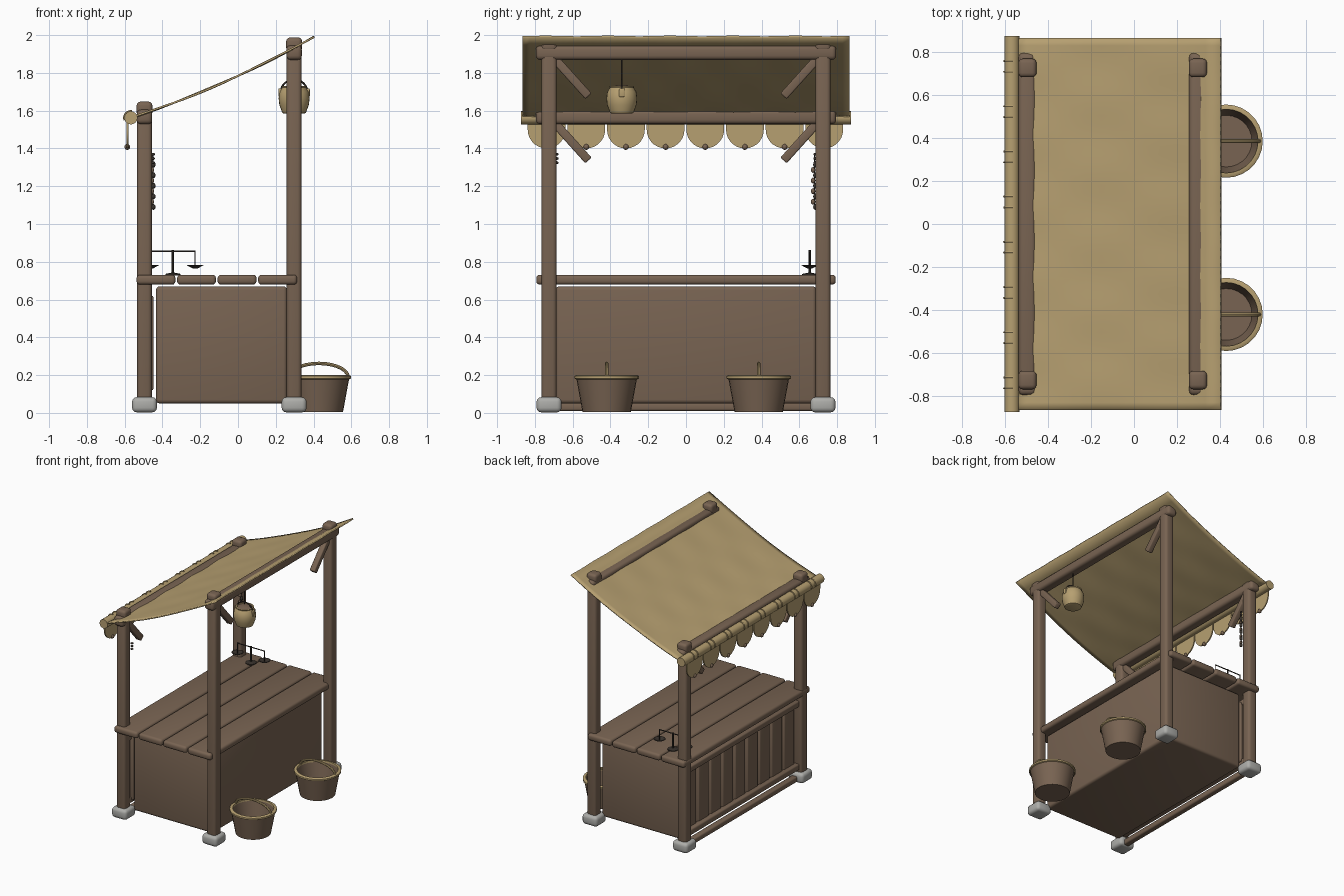
import bpy, bmesh, math
from mathutils import Vector

if "Cube" in bpy.data.objects:
    bpy.data.objects.remove(bpy.data.objects["Cube"], do_unlink=True)


def material(name, rgb):
    m = bpy.data.materials.new(name)
    m.use_nodes = True
    m.diffuse_color = (*rgb, 1)
    m.node_tree.nodes["Principled BSDF"].inputs["Base Color"].default_value = (*rgb, 1)
    return m


WOOD = material("brown wood", (0.19, 0.127, 0.085))
CLOTH = material("tan cloth", (0.47, 0.35, 0.165))
STONE = material("grey stone", (0.42, 0.42, 0.40))
IRON = material("dark iron", (0.04, 0.032, 0.026))


def finish(name, bm, mat, angle=40):
    bmesh.ops.recalc_face_normals(bm, faces=bm.faces)
    mesh = bpy.data.meshes.new(name)
    bm.to_mesh(mesh)
    bm.free()
    mesh.materials.append(mat)
    ob = bpy.data.objects.new(name, mesh)
    bpy.context.collection.objects.link(ob)
    bpy.ops.object.select_all(action="DESELECT")
    ob.select_set(True)
    bpy.context.view_layer.objects.active = ob
    bpy.ops.object.shade_smooth_by_angle(angle=math.radians(angle))
    return ob


def box(name, center, size, mat=WOOD, bevel=0.015, tilt=0):
    bm = bmesh.new()
    bmesh.ops.create_cube(bm, size=1)
    bmesh.ops.scale(bm, vec=size, verts=bm.verts)
    bmesh.ops.bevel(bm, geom=list(bm.edges), offset=bevel, segments=3,
                    profile=0.5, affect="EDGES")
    ob = finish(name, bm, mat)
    ob.location = center
    ob.rotation_euler.x = tilt
    return ob


def lathe(name, profile, center, mat, sides=24):
    bm = bmesh.new()
    rings = []
    for r, z in profile:
        rings.append([bm.verts.new((r * math.cos(a), r * math.sin(a), z))
                      for a in (math.tau * i / sides for i in range(sides))])
    for lo, hi in zip(rings, rings[1:]):
        for i in range(sides):
            j = (i + 1) % sides
            bm.faces.new((lo[i], lo[j], hi[j], hi[i]))
    bm.faces.new(rings[0])
    bm.faces.new(rings[-1])
    ob = finish(name, bm, mat)
    ob.location = center
    return ob


def tube(name, points, radius, mat, sides=10):
    bm = bmesh.new()
    pts = [Vector(p) for p in points]
    rings = []
    for i, p in enumerate(pts):
        d = (pts[min(i + 1, len(pts) - 1)] - pts[max(i - 1, 0)]).normalized()
        side = d.cross(Vector((0, 1, 0) if abs(d.y) < 0.9 else (1, 0, 0))).normalized()
        up = d.cross(side)
        rings.append([bm.verts.new(p + radius * (side * math.cos(a) + up * math.sin(a)))
                      for a in (math.tau * k / sides for k in range(sides))])
    for a, b in zip(rings, rings[1:]):
        for k in range(sides):
            j = (k + 1) % sides
            bm.faces.new((a[k], a[j], b[j], b[k]))
    bm.faces.new(rings[0])
    bm.faces.new(rings[-1])
    return finish(name, bm, mat)


def ball(name, center, radius, mat, stretch=1):
    bm = bmesh.new()
    bmesh.ops.create_uvsphere(bm, u_segments=10, v_segments=6, radius=radius)
    ob = finish(name, bm, mat, 60)
    ob.location = center
    ob.scale.z = stretch
    return ob


FRONT, BACK, POST_Y = -0.495, 0.297, 0.725

# Posts, stone feet, top caps and braces
for row, x, top in (("low", FRONT, 1.64), ("high", BACK, 1.98)):
    for side, s in (("left", 1), ("right", -1)):
        y = s * POST_Y
        box(f"{row}_post_{side}", (x, y, top / 2 + 0.02), (0.078, 0.08, top - 0.04), bevel=0.02)
        box(f"{row}_post_cap_{side}", (x, y, top - 0.03), (0.084, 0.086, 0.075), bevel=0.02)
        box(f"{row}_foot_{side}", (x, y, 0.043), (0.132, 0.132, 0.08), STONE, 0.024)
        box(f"{row}_brace_{side}", (x, s * 0.605, top - 0.205), (0.045, 0.045, 0.265),
            bevel=0.008, tilt=s * math.radians(-42))
    box(f"{row}_beam", (x, 0, top - 0.073), (0.082, 1.59, 0.076), bevel=0.022)

# Counter body and plank top
box("counter_body", (-0.087, 0, 0.36), (0.695, 1.38, 0.62), bevel=0.02)
for i in range(4):
    box(f"counter_plank_{i + 1}", (-0.434 + 0.2145 * i, 0, 0.705), (0.206, 1.585, 0.052), bevel=0.018)

# Slatted front panel
for name, z, h in (("sill", 0.033, 0.045), ("lower_rail", 0.12, 0.05), ("upper_rail", 0.62, 0.05)):
    box(f"panel_{name}", (-0.487, 0, z), (0.05, 1.4, h), bevel=0.012)
for i in range(9):
    box(f"panel_slat_{i + 1}", (-0.463, (i - 4) * 0.153, 0.37), (0.03, 0.125, 0.5), bevel=0.008)

# Sagging cloth canopy
bm = bmesh.new()
NX, NY = 14, 48
grid = []
for i in range(NX + 1):
    t = i / NX
    x = -0.565 + 0.968 * t
    row = []
    for j in range(NY + 1):
        y = -0.865 + 1.73 * j / NY
        ripple = 0.003 * math.sin(y * 19) * math.sin(t * 9 + 1)
        row.append(bm.verts.new((x, y, 1.563 + 0.31 * t + 0.118 * t * t + ripple)))
    grid.append(row)
for i in range(NX):
    for j in range(NY):
        bm.faces.new((grid[i][j], grid[i + 1][j], grid[i + 1][j + 1], grid[i][j + 1]))
canopy = finish("canopy", bm, CLOTH)
thick = canopy.modifiers.new("thickness", "SOLIDIFY")
thick.thickness = 0.01
thick.offset = 0

# Canopy pole with scalloped valance, ties and bead weights
tube("canopy_pole", [(-0.567, -0.873, 1.562), (-0.567, 0.873, 1.562)], 0.035, CLOTH, 16)
for i in range(8):
    y = -0.738 + 0.21 * i
    bm = bmesh.new()
    w = 0.1
    outline = [(w, 1.565)] + [(w * math.cos(a), 1.50 - w * math.sin(a))
                              for a in (math.pi * k / 14 for k in range(15))] + [(-w, 1.565)]
    face = bm.faces.new([bm.verts.new((-0.59, y + p, z)) for p, z in outline])
    out = bmesh.ops.extrude_face_region(bm, geom=[face])
    bmesh.ops.translate(bm, vec=(0.009, 0, 0),
                        verts=[v for v in out["geom"] if isinstance(v, bmesh.types.BMVert)])
    finish(f"valance_scallop_{i + 1}", bm, CLOTH)
    ball(f"valance_bead_{i + 1}", (-0.586, y, 1.408), 0.016, WOOD)
    loop = [(-0.567 + 0.036 * math.cos(a), y, 1.562 + 0.036 * math.sin(a))
            for a in (math.pi * (0.45 + k / 12) for k in range(9))]
    for d in (-0.025, 0.025):
        tube(f"pole_tie_{i + 1}", [(px, py + d, pz) for px, py, pz in loop], 0.005, CLOTH, 6)

# Hanging pot with cord and bail
POT = (BACK, -0.34, 0)
lathe("hanging_pot", [(0.055, 1.585), (0.062, 1.588), (0.078, 1.63), (0.082, 1.665), (0.077, 1.70),
                      (0.063, 1.722), (0.066, 1.73), (0.056, 1.73), (0.052, 1.715)], POT, CLOTH)
lathe("pot_lid", [(0.054, 1.715), (0.054, 1.727), (0.02, 1.735)], POT, WOOD)
tube("pot_bail", [(BACK + 0.072 * math.cos(a), -0.34, 1.695 + 0.07 * math.sin(a))
                  for a in (math.pi * k / 12 for k in range(13))], 0.005, IRON, 6)
tube("pot_cord", [(BACK, -0.34, 1.75), (BACK, -0.34, 1.9)], 0.004, IRON, 6)
for s in (-1, 1):
    box("pot_lug", (BACK + s * 0.074, -0.34, 1.695), (0.018, 0.03, 0.045), CLOTH, 0.005)

# Cord wraps and dangling bead string on the low posts
for s in (-1, 1):
    for k in range(3):
        ball("post_peg", (-0.45, s * 0.685, 1.325 + 0.022 * k), 0.011, IRON, 0.7)
for k in range(9):
    ball("hanging_bead", (-0.452 + 0.004 * (-1) ** k, 0.679 + 0.006 * (-1) ** k, 1.09 + 0.028 * k),
         0.012, WOOD if k % 2 else IRON, 1.3)
tube("bead_string", [(-0.452, 0.68, 1.08), (-0.452, 0.68, 1.37)], 0.004, IRON, 6)

# Balance scale
SX, SY = -0.345, 0.655
lathe("scale_base", [(0.04, 0.728), (0.04, 0.736), (0.01, 0.742)], (SX, SY, 0), IRON, 16)
tube("scale_column", [(SX, SY, 0.68), (SX, SY, 0.862)], 0.006, IRON, 8)
tube("scale_arm", [(SX - 0.12, SY, 0.855), (SX + 0.12, SY, 0.855)], 0.004, IRON, 8)
for s in (-1, 1):
    px = SX + s * 0.118
    tube("scale_wire", [(px, SY, 0.77), (px, SY, 0.855)], 0.003, IRON, 6)
    lathe("scale_pan", [(0.012, 0.764), (0.045, 0.782), (0.04, 0.784), (0.008, 0.77)],
          (px, SY, 0), IRON, 16)

# Buckets with rim and arched handle
for n, y in (("left", 0.385), ("right", -0.42)):
    c = (0.428, y, 0)
    lathe(f"bucket_{n}", [(0.128, 0.005), (0.162, 0.19), (0.148, 0.19), (0.12, 0.035)], c, WOOD, 28)
    lathe(f"bucket_rim_{n}", [(0.162, 0.178), (0.17, 0.182), (0.17, 0.195), (0.162, 0.2),
                              (0.148, 0.2), (0.146, 0.188)][:5] + [(0.147, 0.186)],
          c, CLOTH, 28).data.materials[0] = CLOTH
    rim = bpy.data.objects[f"bucket_rim_{n}"]
    bm = bmesh.new()
    bm.from_mesh(rim.data)
    bmesh.ops.delete(bm, geom=[f for f in bm.faces if len(f.verts) > 4], context="FACES_ONLY")
    bm.to_mesh(rim.data)
    bm.free()
    tube(f"bucket_handle_{n}", [(0.428 + 0.155 * math.cos(a), y, 0.19 + 0.072 * math.sin(a))
                                for a in (math.pi * k / 14 for k in range(15))], 0.009, CLOTH, 8)
